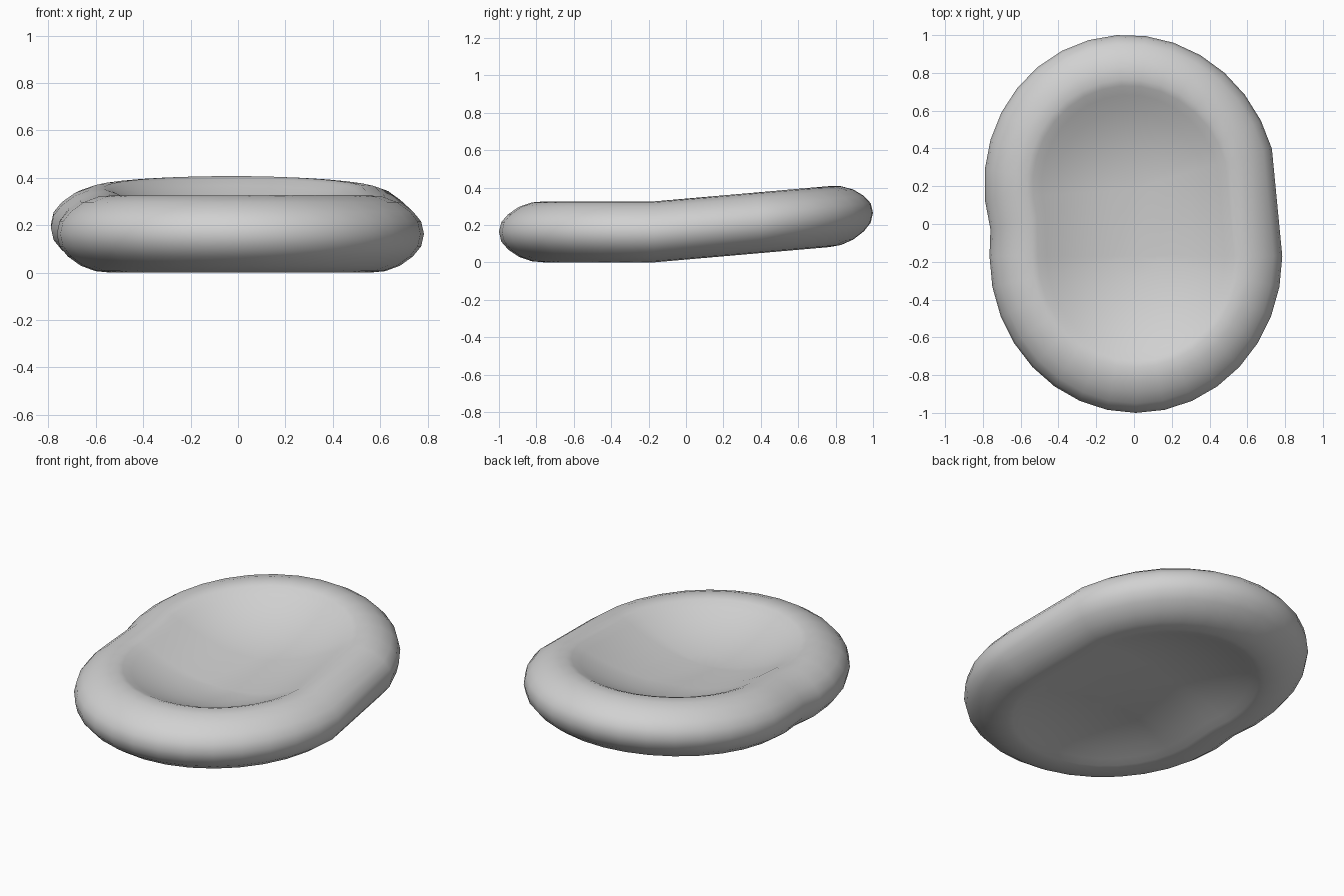
import bpy, bmesh, math

cube = bpy.data.objects.get("Cube")
if cube:
    bpy.data.objects.remove(cube, do_unlink=True)

SEGMENTS = 16
MID = 0.163           # half thickness of the rim
CREST = 0.71          # where the rim is thickest
HINGE, SLOPE = -0.17, 0.087

# Half section: fraction of the outer radius, height above the mid plane
PROFILE = [(1, 0), (.985, .052), (.94, .095), (.87, .134), (.79, .157),
           (CREST, MID), (.67, .153), (.61, .13), (.51, .094), (.4, .063),
           (.28, .038), (.14, .021), (0, .015)]


def half_ring(cx, cy, length, turn, start, r):
    """Half an oval ring, turned about its own centre."""
    points = []
    for i in range(SEGMENTS + 1):
        t = start + math.pi * i / SEGMENTS
        x, y = 0.775 * r * math.cos(t), length * r * math.sin(t)
        points.append((cx + x * math.cos(turn) - y * math.sin(turn),
                       cy + x * math.sin(turn) + y * math.cos(turn)))
    return points


def add_ring(bm, r, z):
    """Front half ring, then the turned and lifted back half ring."""
    outline = half_ring(0.01, HINGE, 0.83, 0, math.pi, r)
    outline += half_ring(-0.015, 0.185, 0.82, math.radians(16), 0, r)
    return [bm.verts.new((x, y, MID + z + SLOPE * max(0, y - HINGE)))
            for x, y in outline]


def bottom_height(r, z):
    """Underside dish is shallower than the upper one."""
    return -(MID - (MID - z) * 0.65) if r < CREST else -z


# Closed double-dished body from the upper centre round to the lower centre
bm = bmesh.new()
section = PROFILE[::-1] + [(r, bottom_height(r, z)) for r, z in PROFILE[1:]]
rings = [add_ring(bm, r, z) for r, z in section]
for upper, lower in zip(rings, rings[1:]):
    count = len(upper)
    for i in range(count):
        j = (i + 1) % count
        bm.faces.new((upper[i], lower[i], lower[j], upper[j]))
bmesh.ops.remove_doubles(bm, verts=bm.verts, dist=0.0005)
bmesh.ops.recalc_face_normals(bm, faces=bm.faces)
for face in bm.faces:
    face.smooth = True

mesh = bpy.data.meshes.new("dished_cell")
bm.to_mesh(mesh)
bm.free()
body = bpy.data.objects.new("dished_cell", mesh)
bpy.context.collection.objects.link(body)

# Plain grey surface
grey = bpy.data.materials.new("light_grey")
grey.use_nodes = True
colour = (0.64, 0.64, 0.64, 1)
grey.diffuse_color = colour
grey.node_tree.nodes["Principled BSDF"].inputs["Base Color"].default_value = colour
mesh.materials.append(grey)
